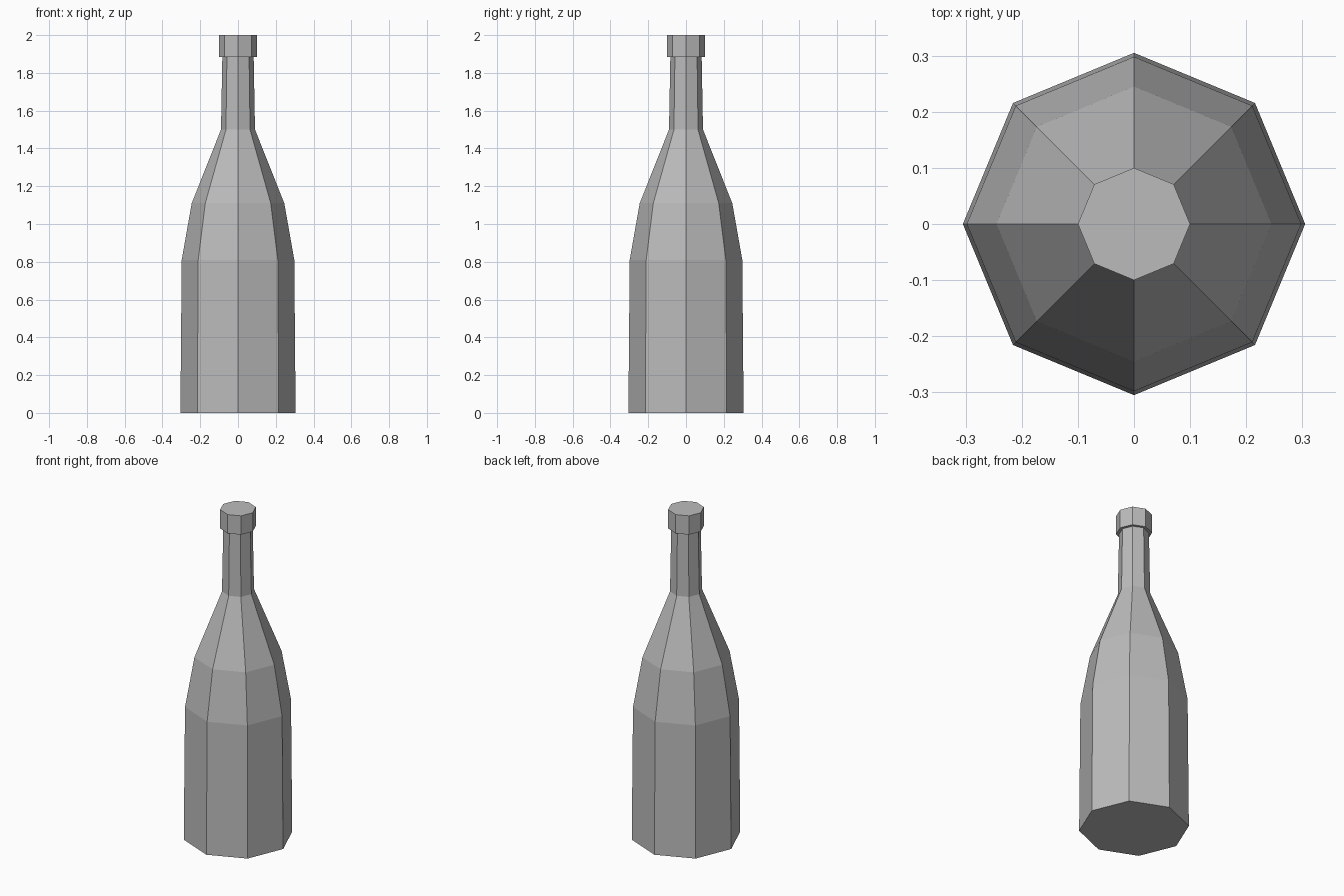
import bpy
import bmesh
from math import cos, sin, tau

cube = bpy.data.objects.get("Cube")
if cube:
    bpy.data.objects.remove(cube, do_unlink=True)

SIDES = 8

# Plain grey material
grey = bpy.data.materials.new("plain_grey")
grey.use_nodes = True
colour = (0.5, 0.5, 0.5, 1)
grey.diffuse_color = colour
grey.node_tree.nodes["Principled BSDF"].inputs["Base Color"].default_value = colour


def lathe(name, profile):
    """Closed faceted solid from (radius, height) pairs, bottom to top."""
    bm = bmesh.new()
    rings = [[bm.verts.new((r * cos(tau * i / SIDES), r * sin(tau * i / SIDES), z))
              for i in range(SIDES)] for r, z in profile]
    for low, high in zip(rings, rings[1:]):
        for i in range(SIDES):
            j = (i + 1) % SIDES
            bm.faces.new((low[i], low[j], high[j], high[i]))
    bm.faces.new(rings[0][::-1])
    bm.faces.new(rings[-1])
    mesh = bpy.data.meshes.new(name)
    bm.to_mesh(mesh)
    bm.free()
    mesh.materials.append(grey)
    obj = bpy.data.objects.new(name, mesh)
    bpy.context.collection.objects.link(obj)
    return obj


# Body, shoulder and neck in one profile
lathe("bottle_body", [(0.305, 0), (0.298, 0.81), (0.245, 1.11),
                      (0.09, 1.5), (0.083, 1.885)])
# Wider cap over the mouth
lathe("bottle_cap", [(0.1, 1.885), (0.1, 2)])
